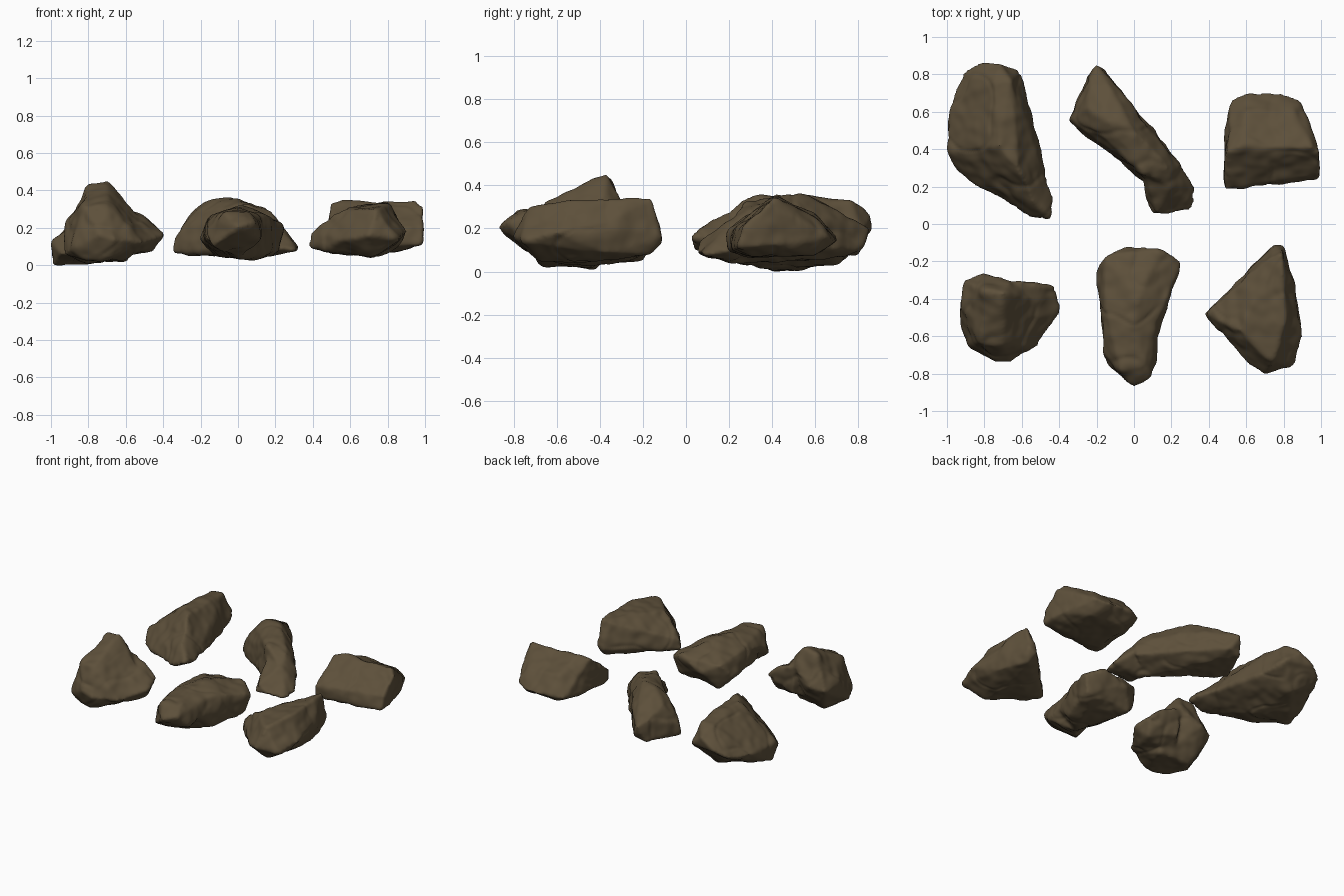
import bpy
import bmesh
from mathutils import Vector, noise

cube = bpy.data.objects.get("Cube")
if cube:
    bpy.data.objects.remove(cube, do_unlink=True)

stone = bpy.data.materials.new("dark_brown_stone")
stone.use_nodes = True
colour = (0.11, 0.08, 0.043, 1)
stone.diffuse_color = colour
stone.node_tree.nodes["Principled BSDF"].inputs["Base Color"].default_value = colour


def weathering(point):
    """Broad dents, small lumps and faint cracks for a stone surface."""
    dents = noise.noise(point * 6) * 0.012
    lumps = noise.noise(point * 16) * 0.007
    crack = abs(noise.noise(point * 4 + Vector((3, 7, 1))))
    return 0.004 + dents + lumps - 0.005 * max(0, 1 - crack * 9)


def rock(name, *lobes):
    """Fuse the hulls of the corner points (in hundredths), then weather them."""
    bm = bmesh.new()
    for lobe in lobes:
        verts = [bm.verts.new(Vector(p) / 100) for p in lobe]
        hull = bmesh.ops.convex_hull(bm, input=verts)
        inner = [g for g in hull["geom_interior"] if isinstance(g, bmesh.types.BMVert)]
        bmesh.ops.delete(bm, geom=inner, context="VERTS")
    bmesh.ops.recalc_face_normals(bm, faces=bm.faces[:])
    mesh = bpy.data.meshes.new(name)
    bm.to_mesh(mesh)
    bm.free()
    obj = bpy.data.objects.new(name, mesh)
    bpy.context.collection.objects.link(obj)

    # Fuse the lobes and round the edges
    fuse = obj.modifiers.new("fuse", "REMESH")
    fuse.mode = "VOXEL"
    fuse.voxel_size = 0.012
    soften = obj.modifiers.new("soften", "SMOOTH")
    soften.factor = 0.5
    soften.iterations = 4
    graph = bpy.context.evaluated_depsgraph_get()
    solid = bpy.data.meshes.new_from_object(obj.evaluated_get(graph))
    obj.modifiers.clear()
    obj.data = solid
    bpy.data.meshes.remove(mesh)
    solid.name = name

    # Weather the surface
    moved = [v.co + v.normal * weathering(v.co) for v in solid.vertices]
    for vert, co in zip(solid.vertices, moved):
        vert.co = co
    solid.materials.clear()
    solid.materials.append(stone)
    solid.polygons.foreach_set("use_smooth", [True] * len(solid.polygons))
    solid.update()


# Peaked rock with a high front shoulder and a side arm
rock("front_left_rock",
     [(-91, -30, 20), (-81, -26, 22), (-66, -30, 32), (-80, -36, 42), (-70, -37, 45),
      (-93, -56, 6), (-92, -44, 22), (-90, -64, 8), (-74, -74, 16), (-66, -74, 14),
      (-60, -45, 3), (-82, -42, 1), (-68, -68, 4), (-80, -65, 3), (-51, -65, 12),
      (-82, -64, 31), (-70, -65, 32), (-54, -40, 28)],
     [(-66, -30, 32), (-50, -33, 27), (-42, -33, 19), (-40, -47, 16), (-50, -55, 8),
      (-46, -40, 8), (-60, -52, 28), (-70, -45, 5), (-75, -50, 20), (-64, -31, 12),
      (-50, -62, 12)])

# Long rock tapering to a blunt nose
rock("front_middle_rock",
     [(-20, -26, 14), (-16, -17, 24), (-3, -12, 18), (14, -14, 25), (25, -20, 20),
      (22, -22, 8), (-12, -20, 6), (18, -40, 26), (-16, -45, 26), (-17, -60, 14),
      (2, -40, 32), (0, -60, 4), (12, -35, 3), (14, -50, 6), (12, -62, 16),
      (0, -74, 27)],
     [(-17, -68, 18), (-14, -76, 10), (0, -87, 20), (8, -83, 23), (12, -72, 13),
      (-7, -78, 28), (5, -76, 28), (-15, -45, 26), (13, -45, 26), (0, -60, 4),
      (0, -50, 31)])

# Triangular rock with a tall tip
rock("front_right_rock",
     [(38, -48, 10), (39, -48, 17), (45, -54, 8), (73, -18, 31), (75, -11, 14),
      (80, -12, 16), (79, -16, 34), (78, -16, 8), (87, -37, 22), (90, -60, 18),
      (85, -75, 14), (70, -80, 16), (74, -74, 29), (60, -73, 14), (56, -57, 30),
      (81, -52, 33), (62, -46, 31), (70, -50, 4), (85, -36, 8), (55, -45, 6),
      (72, -68, 5)])

# Wedge-shaped slab
rock("back_right_rock",
     [(48, 19, 10), (49, 19, 18), (48, 46, 12), (50, 39, 33), (58, 42, 34),
      (95, 41, 34), (99, 38, 31), (98, 40, 12), (99, 24, 11), (99, 26, 21),
      (52, 66, 14), (62, 70, 15), (80, 70, 14), (89, 66, 16), (60, 60, 26),
      (86, 60, 24), (55, 30, 7), (90, 30, 8), (60, 60, 8), (86, 58, 8)])

# Blocky diagonal ridge with a horn at its back and a low tail
rock("back_middle_rock",
     [(-34, 55, 7), (-34, 56, 15), (-22, 51, 29), (-25, 62, 29), (-14, 55, 35),
      (-2, 52, 36), (-24, 80, 8), (-20, 86, 20), (-15, 81, 10), (-24, 78, 23),
      (-8, 69, 12), (6, 53, 26), (12, 47, 12), (-20, 47, 8), (-8, 36, 10),
      (-6, 36, 29), (5, 23, 10), (5, 27, 32), (18, 30, 29), (25, 32, 12),
      (24, 31, 20), (20, 20, 22), (-12, 66, 6), (10, 25, 4)],
     [(5, 22, 14), (7, 12, 10), (10, 5, 8), (12, 6, 14), (20, 5, 10), (32, 18, 9),
      (31, 9, 8), (24, 32, 16), (20, 22, 24), (5, 30, 28), (12, 25, 4)])

# Large rock with a raised back end
rock("back_left_rock",
     [(-99, 42, 0), (-99, 38, 12), (-98, 65, 13), (-92, 80, 14), (-83, 86, 19),
      (-72, 86, 26), (-62, 82, 18), (-58, 72, 14), (-54, 52, 12), (-44, 14, 14),
      (-45, 3, 16), (-56, 4, 10), (-80, 20, 6), (-95, 28, 6), (-75, 75, 32),
      (-66, 76, 33), (-72, 42, 36), (-62, 30, 35), (-54, 12, 24), (-86, 52, 24),
      (-75, 40, 1), (-75, 70, 4)])
